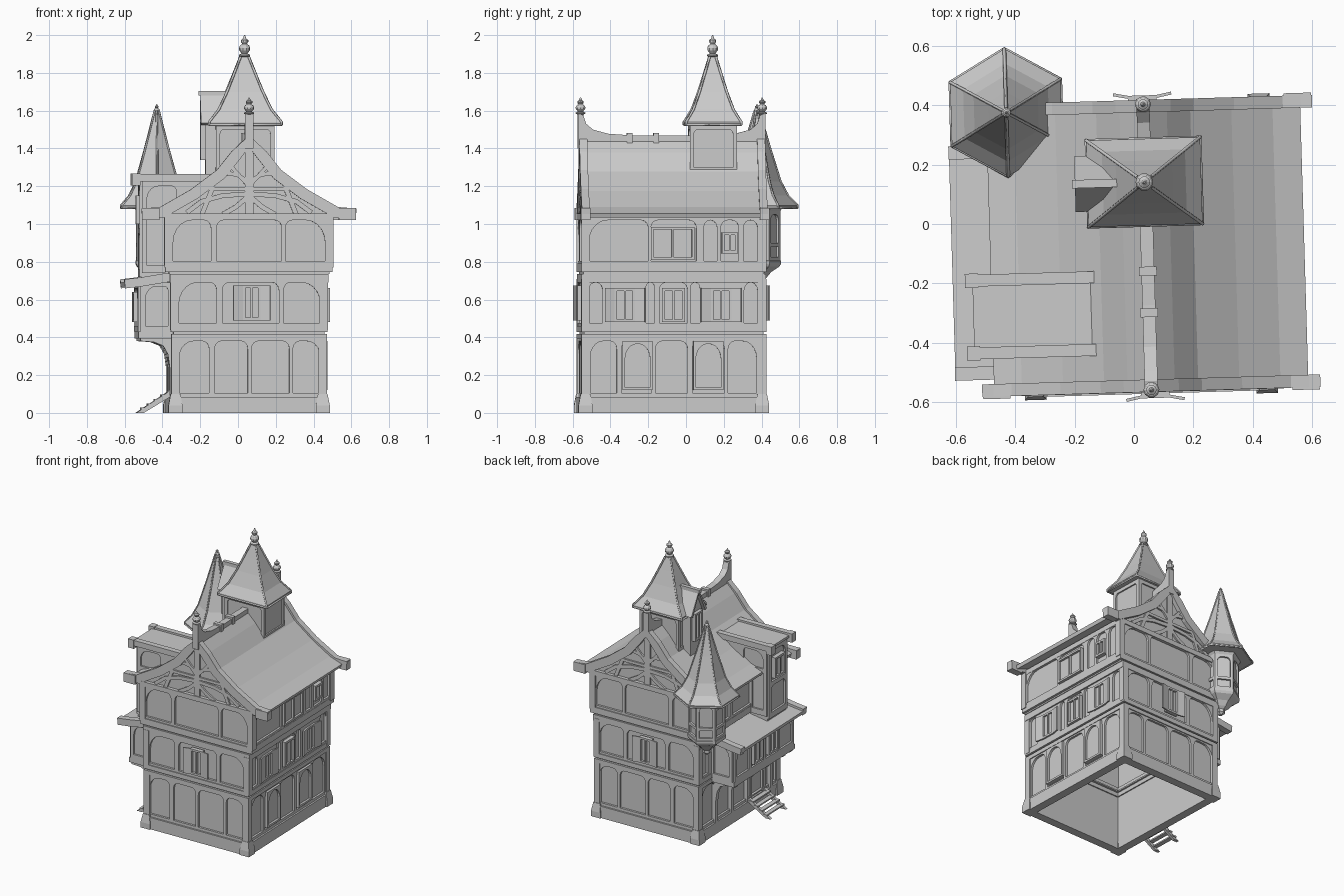
import bpy, bmesh, math
from mathutils import Matrix, Vector

if "Cube" in bpy.data.objects:
    bpy.data.objects.remove(bpy.data.objects["Cube"])

CX, CY = .042, -.078                    # centre of the house body


def add(name, bm, M=Matrix()):
    bm.transform(M)
    bmesh.ops.recalc_face_normals(bm, faces=bm.faces[:])
    me = bpy.data.meshes.new(name)
    bm.to_mesh(me)
    bm.free()
    ob = bpy.data.objects.new(name, me)
    bpy.context.collection.objects.link(ob)
    return ob


def plate(name, M, outer, holes=(), depth=.02):
    """Flat outline with holes, extruded by depth along the local z of M."""
    bm = bmesh.new()
    caps = ([], [])
    for loop in (outer, *holes):
        rings = [[bm.verts.new((u, v, w)) for u, v in loop] for w in (0, depth)]
        n = len(loop)
        for ring, cap in zip(rings, caps):
            cap += [bm.edges.new((ring[i], ring[(i + 1) % n])) for i in range(n)]
        for i in range(n):
            j = (i + 1) % n
            bm.faces.new((rings[0][i], rings[0][j], rings[1][j], rings[1][i]))
    for cap in caps:
        bmesh.ops.triangle_fill(bm, use_beauty=True, edges=cap)
    return add(name, bm, M)


def rect(a, b, c, d):
    return [(a, c), (b, c), (b, d), (a, d)]


def box(name, x0, x1, y0, y1, z0, z1):
    return plate(name, Matrix.Translation((0, 0, z0)), rect(x0, x1, y0, y1), depth=z1 - z0)


def tube(name, hx, hy, z0, z1, t=.03):
    """Rectangular ring round the house body."""
    plate(name, Matrix.Translation((CX, CY, z0)), rect(-hx, hx, -hy, hy),
          [rect(t - hx, hx - t, t - hy, hy - t)], z1 - z0)


def face(side, off):
    """Wall plane: u is world x or y, v is z, depth goes outwards."""
    u, w = {'front': ((1, 0, 0), (0, -1, 0)), 'back': ((1, 0, 0), (0, 1, 0)),
            'right': ((0, 1, 0), (1, 0, 0)), 'left': ((0, 1, 0), (-1, 0, 0))}[side]
    M = Matrix((u, (0, 0, 1), w)).transposed().to_4x4()
    M.translation = Vector(w) * abs(off) * (1 if sum(w) * off > 0 else -1)
    return M


def arch(a, b, c, d, rl=.035, rr=.035):
    """Opening with rounded upper corners."""
    rl, rr = min(rl, (b - a) * .49), min(rr, (b - a) * .49)
    pts = [(a, c), (b, c)]
    for cx, r, start in ((b - rr, rr, 0), (a + rl, rl, 90)):
        for k in range(6):
            t = math.radians(start + 18 * k)
            pts.append((cx + r * math.cos(t), d - 1.2 * r + 1.2 * r * math.sin(t)))
    return pts


def band(pts, w):
    """Outline of a strip of width w along a polyline."""
    P = [Vector(p) for p in pts]
    a, b = [], []
    for i, p in enumerate(P):
        t = (P[min(i + 1, len(P) - 1)] - P[max(i - 1, 0)]).normalized()
        n = Vector((-t.y, t.x)) * w / 2
        a.append(tuple(p + n))
        b.append(tuple(p - n))
    return a + b[::-1]


def loft(name, c, prof, n, rot=0, sy=1, ribs=0):
    """Stacked n-sided rings (r, z), with optional ribs along the edges."""
    bm = bmesh.new()
    pos = [[Vector((c[0] + r * math.cos(rot + math.tau * k / n),
                    c[1] + sy * r * math.sin(rot + math.tau * k / n), z)) for k in range(n)] for r, z in prof]
    R = [[bm.verts.new(p) for p in ring] for ring in pos]
    for A, B in zip(R, R[1:]):
        for k in range(n):
            bm.faces.new((A[k], A[(k + 1) % n], B[(k + 1) % n], B[k]))
    bm.faces.new(R[0])
    bm.faces.new(R[-1])
    add(name, bm)
    if ribs:
        cu = bpy.data.curves.new(name + '_ribs', 'CURVE')
        cu.dimensions, cu.bevel_depth, cu.bevel_resolution = '3D', ribs, 0
        for line in [[ring[k] for ring in pos] for k in range(n)] + [pos[0]]:
            s = cu.splines.new('POLY')
            s.points.add(len(line) - 1)
            for q, p in zip(s.points, line):
                q.co = (*p, 1)
            s.use_cyclic_u = line is pos[0]
        bpy.context.collection.objects.link(bpy.data.objects.new(name + '_ribs', cu))


def finial(name, x, y, z, h, r):
    prof = [(.6, 0), (.6, .1), (1, .14), (1, .2), (.5, .25), (.95, .38), (1, .48), (.8, .58), (.4, .64),
            (.65, .72), (.65, .8), (.3, .86), (.1, 1)]
    loft(name, (x, y), [(a * r, z + b * h) for a, b in prof], 10)


def window(name, side, off, a, b, c, d, shutters=False, r=.001):
    """Window frame with mullion, pane and optional half-open shutters."""
    s = .052 if shutters else 0
    M = face(side, off)
    m, t = (a + b) / 2, .014
    hole = [rect(a + s + t, m - .005, c + t, d - t), rect(m + .005, b - s - t, c + t, d - t)]
    if r > .01:
        hole = [arch(a + t, b - t, c + t, d - t, r, r)]
    plate(name + '_frame', M, rect(a + s, b - s, c, d), hole, .03)
    plate(name + '_pane', M, rect(a + s + .005, b - s - .005, c + .005, d - .005), depth=.014)
    if shutters:
        for x, sg in ((a + s, 1), (b - s, -1)):
            S = M @ Matrix.Translation((x, 0, .02)) @ Matrix.Rotation(sg * .2, 4, 'Y')
            plate(name + '_shutter', S, rect(*sorted((0, -sg * s)), c, d), depth=.01)


def storey(name, hx, hy, z0, z1, panels):
    """Hollow wall ring with timber framing on each side and corner posts."""
    tube(name + '_walls', hx - .015, hy - .015, z0, z1)
    for side, P in panels.items():
        fb = side in ('front', 'back')
        h, c, o = (hx, CX, CY) if fb else (hy, CY, CX)
        off = o + ((hy if fb else hx) - .017) * (1 if side in ('back', 'right') else -1)
        holes = [arch(a, b, z0 + .035, z1 - .02, .1 if i == 0 else .035, .1 if i == len(P) - 1 else .035)
                 for i, (a, b) in enumerate(P)]
        plate(f'{name}_{side}_timbers', face(side, off), rect(c - h, c + h, z0, z1), holes, .017)
    for sx in (-1, 1):
        for sy in (-1, 1):
            x, y = CX + sx * (hx - .015), CY + sy * (hy - .015)
            box(name + '_corner_post', x - .022, x + .022, y - .022, y + .022, z0, z1)


# three storeys
S1 = [(-.52, -.38), (-.355, -.195), (-.175, -.005), (.02, .19), (.21, .36)]
S2 = [(-.53, -.455), (-.225, -.18), (-.155, -.005), (.01, .06), (.295, .365)]
S3 = [(-.53, -.215), (-.2, .04), (.08, .15), (.17, .265), (.29, .365)]
F1 = [(-.33, -.17), (-.14, .035), (.055, .255), (.275, .42)]
F2 = [(-.33, -.13), (-.1, .2), (.225, .42)]
F3 = [(-.36, -.16), (-.13, .215), (.235, .445)]
storey('ground_floor', .405, .483, .07, .4, dict(front=F1, back=F1, right=S1, left=S1))
storey('middle_floor', .41, .483, .44, .71, dict(front=F2, back=F2, right=S2, left=S2))
storey('upper_floor', .44, .483, .77, 1.04, dict(front=F3, back=F3, right=S3, left=S3))

# plinth and floor beams
tube('plinth', .417, .495, 0, .085, .06)
for z0, z1, hx, hy in ((.39, .418, .412, .49), (.418, .428, .4, .475), (.428, .46, .415, .49),
                       (.69, .735, .42, .488), (.735, .745, .425, .478), (.745, .79, .442, .49),
                       (1.02, 1.055, .442, .49)):
    tube('floor_beam', hx, hy, z0, z1, .06)
for sx in (-1, 1):
    for sy in (-1, 1):
        loft('corner_foot', (CX + sx * .39, CY + sy * .468), [(.052, 0), (.052, .04), (.036, .1)], 4, math.pi / 4)

# windows
RX, LX, FY, BY = CX + .392, CX - .392, CY - .47, CY + .47
for a in (-.35, .025):
    window('ground_window', 'right', RX, a, a + .16, .12, .38, r=.07)
for a in (-.445, .065):
    window('middle_window', 'right', RX, a, a + .215, .48, .66, True)
window('middle_small_window', 'right', RX, -.14, -.02, .48, .66)
window('upper_window', 'right', CX + .425, -.2, .03, .81, .985)
window('upper_small_window', 'right', CX + .425, .175, .26, .845, .955)
window('front_window', 'front', FY - .01, -.045, .155, .49, .675, True)
window('back_window', 'back', BY + .01, -.06, .14, .49, .675, True)

# main roof with concave slopes
half = [(0, 1.445), (.07, 1.37), (.15, 1.27), (.29, 1.165), (.43, 1.08), (.525, 1.045)]
slope = [(CX - d, z) for d, z in half[::-1]] + [(CX + d, z) for d, z in half[1:]]
plate('main_roof', face('front', .4), band(slope, .025), depth=.95)
trim = [(CX - .567, 1.052), (CX - .46, 1.062)] + [(x, z - .006) for x, z in slope[2:-2]] + \
       [(CX + .46, 1.062), (CX + .567, 1.052)]
for side, wy, by in (('front', FY, -.525), ('back', BY, .375)):
    plate('gable_wall', face(side, wy + (.03 if side == 'front' else -.03)),
          [(CX - .43, 1.03), (CX + .43, 1.03)] + [(x, z - .01) for x, z in slope[-2:0:-1]], depth=.025)
    M = face(side, by)
    plate('bargeboard', M, band(trim, .06), depth=.042)
    for sg in (-1, 1):
        plate('bargeboard_end', M, rect(*sorted((CX + sg * .475, CX + sg * .567)), 1.02, 1.085), depth=.05)
    # gable timbers
    M = face(side, wy)
    beams = [([(0, 1.05), (0, 1.43)], .045), ([(-.19, 1.185), (.19, 1.185)], .02)]
    for sg in (-1, 1):
        beams += [([(sg * .33, 1.06), (sg * .25, 1.12), (sg * .14, 1.15), (0, 1.16)], .025),
                  ([(sg * .14, 1.05), (sg * .07, 1.09), (0, 1.15)], .025),
                  ([(0, 1.22), (sg * .06, 1.26), (sg * .12, 1.27)], .022),
                  ([(0, 1.2), (sg * .1, 1.31)], .02), ([(sg * .25, 1.05), (sg * .19, 1.2)], .025)]
    for p, w in beams:
        plate('gable_timber', M, band([(CX + x, z) for x, z in p], w), depth=.012)

# ridge beam sweeping up at both ends, with finials
up = [(0, 1.59), (.03, 1.575), (.045, 1.53), (.08, 1.50), (.16, 1.478), (.3, 1.468)]
ridge = [(-.575 + d, z) for d, z in up] + [(.42 - d, z) for d, z in up[::-1]]
plate('ridge_beam', face('right', CX - .022), ridge + [(.42, 1.4), (-.575, 1.4)], depth=.044)
for y in (-.3, -.16):
    box('ridge_clip', CX - .03, CX + .03, y - .015, y + .015, 1.43, 1.482)
for y in (-.56, .402):
    finial('gable_finial', CX, y, 1.57, .1, .027)

# ridge tower with bell roof
TX, TY = .039, .14
box('tower_body', TX - .145, TX + .145, TY - .115, TY + .115, 1.2, 1.54)
for side, off, c, h in (('front', TY - .115, TX, .155), ('back', TY + .115, TX, .155),
                        ('right', TX + .145, TY, .125), ('left', TX - .145, TY, .125)):
    plate('tower_timbers', face(side, off), rect(c - h, c + h, 1.2, 1.54),
          [arch(c - h + .022, c + h - .022, 1.3, 1.5, .02, .02)], .01)
bell = [(.192, 1.525), (.192, 1.54), (.14, 1.605), (.095, 1.70), (.055, 1.80), (.022, 1.885)]
loft('tower_roof', (TX, TY), [(r * math.sqrt(2), z) for r, z in bell], 4, math.pi / 4, .76, .007)
finial('tower_finial', TX, TY, 1.87, .13, .03)
plate('tower_dormer', face('left', .0), [(TY - .065, 1.2), (TY + .065, 1.2), (TY + .065, 1.56), (TY, 1.68),
                                         (TY - .065, 1.56)], depth=.17)
plate('tower_dormer_roof', face('left', .0), band([(TY - .085, 1.53), (TY, 1.69), (TY + .085, 1.53)], .02), depth=.195)
box('tower_dormer_ridge', -.205, 0, TY - .014, TY + .014, 1.68, 1.705)
window('tower_dormer_window', 'left', -.165, TY - .045, TY + .045, 1.34, 1.54)

# hexagonal corner turret
C, A0 = (-.419, .388), math.pi / 2
loft('turret_body', C, [(.108, .78), (.108, 1.12)], 6, A0)
loft('turret_corbel', C, [(.012, .665), (.03, .68), (.03, .70), (.05, .715), (.075, .745), (.12, .775), (.128, .79),
                          (.128, .805), (.11, .81)], 6, A0)
loft('turret_cornice', C, [(.118, 1.06), (.135, 1.085), (.135, 1.11)], 6, A0)
for k in range(6):
    M = Matrix.Translation((*C, 0)) @ Matrix.Rotation(math.radians(30 + 60 * k), 4, 'Z') @ \
        Matrix.Rotation(math.pi / 2, 4, 'X') @ Matrix.Translation((0, 0, .092))
    plate('turret_timbers', M, rect(-.062, .062, .8, 1.09),
          [arch(-.044, .044, .9, 1.05, .03, .03), rect(-.044, .044, .825, .88)], .015)
loft('turret_roof', C, [(.215, 1.085), (.215, 1.098), (.165, 1.15), (.125, 1.225), (.07, 1.40), (.012, 1.6)], 6, A0,
     ribs=.006)
finial('turret_finial', *C, 1.575, .06, .016)

# left bay with shed roof, brackets beneath
OX, Y0, Y1 = -.53, -.47, .24
box('bay_body', OX, -.34, Y0, Y1, .4, .69)
box('bay_sill', OX - .012, -.34, Y0 - .01, Y1 + .01, .395, .43)
bays = [(-.445, -.3), (-.275, -.13), (-.1, .045), (.07, .215)]
plate('bay_timbers', face('left', OX), rect(Y0, Y1, .43, .69),
      [arch(a, b, .46, .66, .1 if i == 0 else .03, .1 if i == 3 else .03) for i, (a, b) in enumerate(bays)], .014)
for a, b in bays[1:3]:
    window('bay_window', 'left', OX, a + .015, b - .015, .48, .64)
for side, y in (('front', Y0), ('back', Y1)):
    plate('bay_end_timbers', face(side, y), rect(OX, -.36, .43, .69), [arch(OX + .025, -.385, .46, .67, .1, .02)], .014)
shed = [(-.615, .68), (-.53, .69), (-.35, .72)]
plate('bay_roof', face('front', Y1 + .02), band(shed, .022), depth=.75)
for y in (Y0 - .035, Y1):
    plate('bay_roof_trim', face('front', y + .04), band([(x, z + .003) for x, z in shed], .048), depth=.045)
curve = [(OX, .4), (OX, .38), (-.46, .375), (-.41, .355), (-.385, .31), (-.375, .24), (-.375, .08), (-.34, .08), (-.34, .4)]
for y in (-.455, -.37, -.18, .01, .2):
    plate('bay_bracket', face('front', y + .015), curve, depth=.03)

# tall dormer on the left slope
box('dormer_body', -.52, -.12, -.405, -.185, .7, 1.235)
plate('dormer_timbers', face('left', -.52), rect(-.405, -.185, .72, 1.235),
      [arch(-.38, -.21, .98, 1.2, .05, .05), arch(-.38, -.21, .76, .95, .03, .03)], .014)
window('dormer_window', 'left', -.52, -.355, -.235, 1.0, 1.15)
for side, y in (('front', -.405), ('back', -.185)):
    plate('dormer_side_timbers', face(side, y), rect(-.52, -.15, .74, 1.235),
          [arch(-.495, -.34, 1.08, 1.2, .06, .02), rect(-.495, -.405, .78, 1.05)], .012)
box('dormer_roof', -.55, -.12, -.43, -.16, 1.235, 1.252)
for y in (-.44, -.195):
    box('dormer_trim', -.575, -.14, y, y + .04, 1.225, 1.265)
    box('dormer_trim_end', -.575, -.53, y - .004, y + .044, 1.205, 1.268)

# side door and stairs
window('door', 'left', LX, -.355, -.195, .085, .38, r=.07)
for y in (-.375, -.19):
    plate('stair_stringer', face('front', y + .015), [(-.55, 0), (-.51, 0), (-.345, .1), (-.345, .135)], depth=.02)
for i in range(5):
    x, z = -.525 + .036 * i, .018 + .023 * i
    box('stair_tread', x, x + .032, -.385, -.17, z, z + .01)

# the whole house stands slightly turned on the ground
for ob in bpy.context.collection.objects:
    ob.matrix_world = Matrix.Rotation(math.radians(1.7), 4, 'Z')
